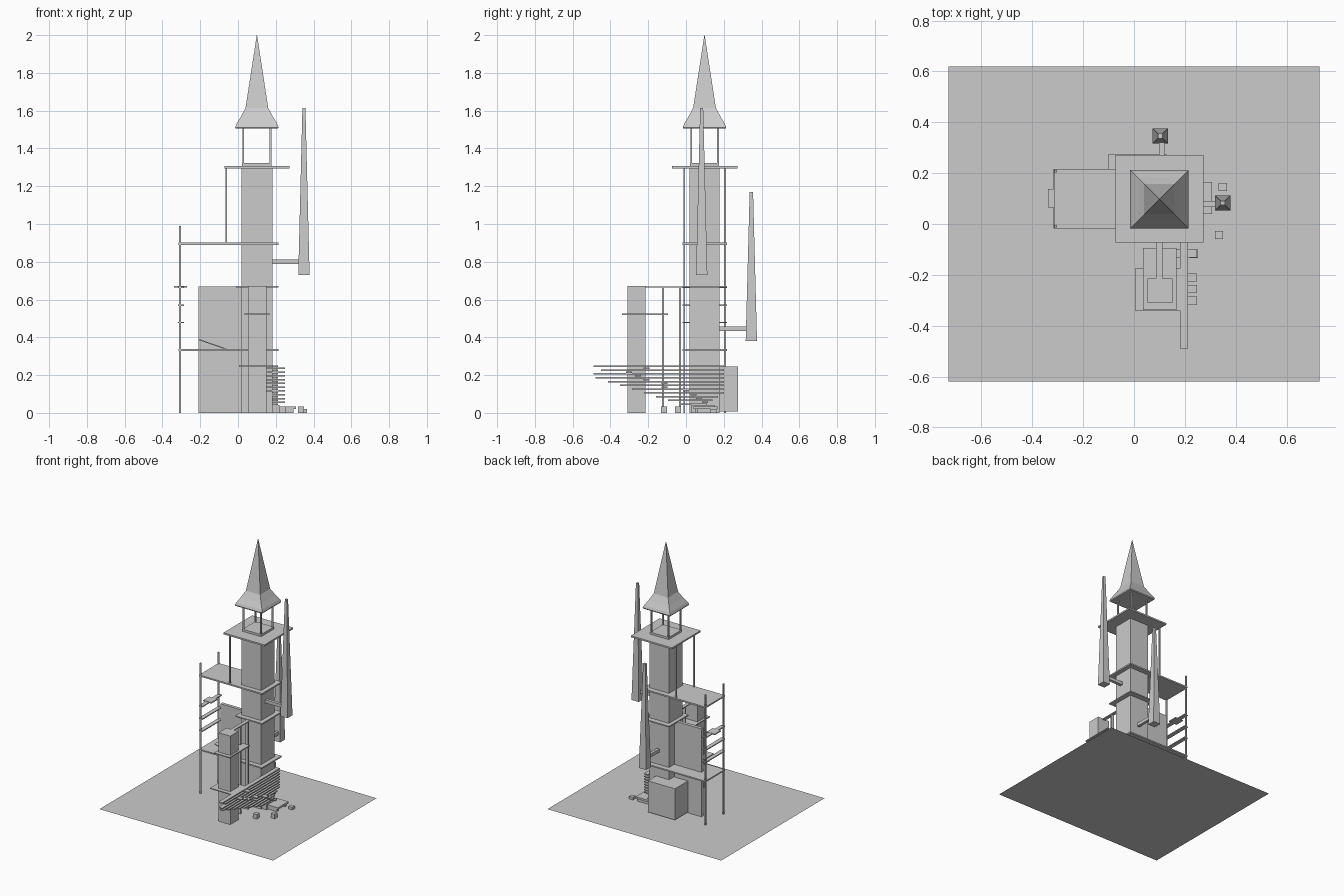
import bpy
import bmesh
import math


def make(name, verts, faces):
    me = bpy.data.meshes.new(name)
    me.from_pydata(verts, [], faces)
    bm = bmesh.new()
    bm.from_mesh(me)
    bmesh.ops.recalc_face_normals(bm, faces=bm.faces)
    bm.to_mesh(me)
    bm.free()
    ob = bpy.data.objects.new(name, me)
    bpy.context.collection.objects.link(ob)
    return ob


def loft(name, cx, cy, profile):
    """Square tower through (half width, z) rings, flat at both ends."""
    verts, faces = [], []
    for h, z in profile:
        verts += [(cx + sx * h, cy + sy * h, z)
                  for sx, sy in ((-1, -1), (1, -1), (1, 1), (-1, 1))]
    n = len(profile)
    for r in range(n - 1):
        for i in range(4):
            j = (i + 1) % 4
            faces.append((r * 4 + i, r * 4 + j, r * 4 + 4 + j, r * 4 + 4 + i))
    faces += [(3, 2, 1, 0), tuple(range(4 * n - 4, 4 * n))]
    return make(name, verts, faces)


def box(name, x0, x1, y0, y1, z0, z1):
    verts = [(x, y, z) for z in (z0, z1)
             for x, y in ((x0, y0), (x1, y0), (x1, y1), (x0, y1))]
    return make(name, verts, [(3, 2, 1, 0), (4, 5, 6, 7), (0, 1, 5, 4),
                              (1, 2, 6, 5), (2, 3, 7, 6), (3, 0, 4, 7)])


def post(name, x, y, z0, z1, h=0.005):
    return box(name, x - h, x + h, y - h, y + h, z0, z1)


# Ground sheet
make("ground_sheet", [(-.73, -.62, 0), (.73, -.62, 0), (.73, .62, 0), (-.73, .62, 0)],
     [(0, 1, 2, 3)])

# Tower shaft, belfry and spire
box("tower_shaft", .018, .182, .018, .178, 0, 1.295)
box("tower_platform_top", -.072, .273, -.073, .272, 1.295, 1.307)
box("belfry_base", .022, .178, .022, .176, 1.307, 1.323)
for x in (.028, .172):
    for y in (.028, .170):
        post("belfry_post", x, y, 1.32, 1.51)
loft("spire_roof", .1, .098, [(.112, 1.505), (.115, 1.512), (.108, 1.53), (.085, 1.568),
                             (.06, 1.615), (.0008, 2.0)])

# Side platforms
box("platform_low", -.315, .215, -.018, .217, .328, .338)
box("platform_mid", -.01, .215, -.018, .217, .664, .673)
box("platform_high", -.315, .215, -.018, .217, .89, .901)
for y in (-.009, .207):
    post("outer_post", -.307, y, 0, .99)
    post("upper_post", -.062, y, .9, 1.296)

# Rungs and tray between the outer posts
for z in (.478, .57, .665):
    box("rung", -.317, -.286, -.018, .217, z - .003, z + .004)
box("rung_tray", -.338, -.27, .065, .137, .663, .671)

# Thin wall left of the tower, with a sloping slab in front
box("side_wall", -.21, .02, .09, .115, 0, .668)
make("sloping_slab", [(x, y, z + dz) for dz in (0, .006) for x, y, z in
     ((-.21, .02, .386), (-.06, .02, .334), (-.06, .09, .334), (-.21, .09, .386))],
     [(3, 2, 1, 0), (4, 5, 6, 7), (0, 1, 5, 4), (1, 2, 6, 5), (2, 3, 7, 6), (3, 0, 4, 7)])

# Annex box behind
box("rear_annex", -.1, .127, .12, .276, .008, .245)

# Front column, its decks, bridge and supports
box("front_column", .053, .152, -.31, -.214, 0, .672)
box("column_deck_upper", .035, .167, -.338, -.095, .518, .525)
box("column_deck_lower", .004, .182, -.34, -.175, .243, .25)
box("bridge", .087, .113, -.215, .02, .664, .67)
for y in (-.122, -.032):
    box("bridge_pier", .088, .112, y - .005, y + .005, 0, .665)

# Corbelled stack of planks and crosspieces
for i in range(11):
    z = .042 + i * .02
    y0 = max(-.49, -.03 - .064 * i)
    y1 = min(.2, .11 + .03 * i)
    if i == 9:
        y0 = -.45
    box("long_plank", .18, .212, y0, y1, z, z + .008)
for i, y in enumerate((.1, .07, .04, .0, -.115, -.115, -.21, -.255, -.302, -.21)):
    z = .052 + i * .02
    box("cross_plank", .15, .248, y - .016, y + .016, z, z + .008)
box("stack_base", .17, .22, .03, .15, 0, .042)

# Low table and stools
box("table_top", .2, .307, .04, .166, .02, .035)
for y in (.055, .15):
    box("table_leg", .21, .295, y - .008, y + .008, 0, .02)
for x, y, h in ((.235, -.117, .035), (.334, -.043, .035), (.349, .145, .02)):
    box("stool", x - .016, x + .016, y - .016, y + .016, 0, h)

# Tapered pylons held off the tower by brackets
loft("pylon_right", .349, .083, [(.03, .73), (.008, 1.615)])
box("pylon_bracket_right", .18, .335, .067, .09, .788, .812)
loft("pylon_rear", .103, .346, [(.03, .38), (.009, 1.17)])
box("pylon_bracket_rear", .098, .119, .175, .33, .433, .458)
